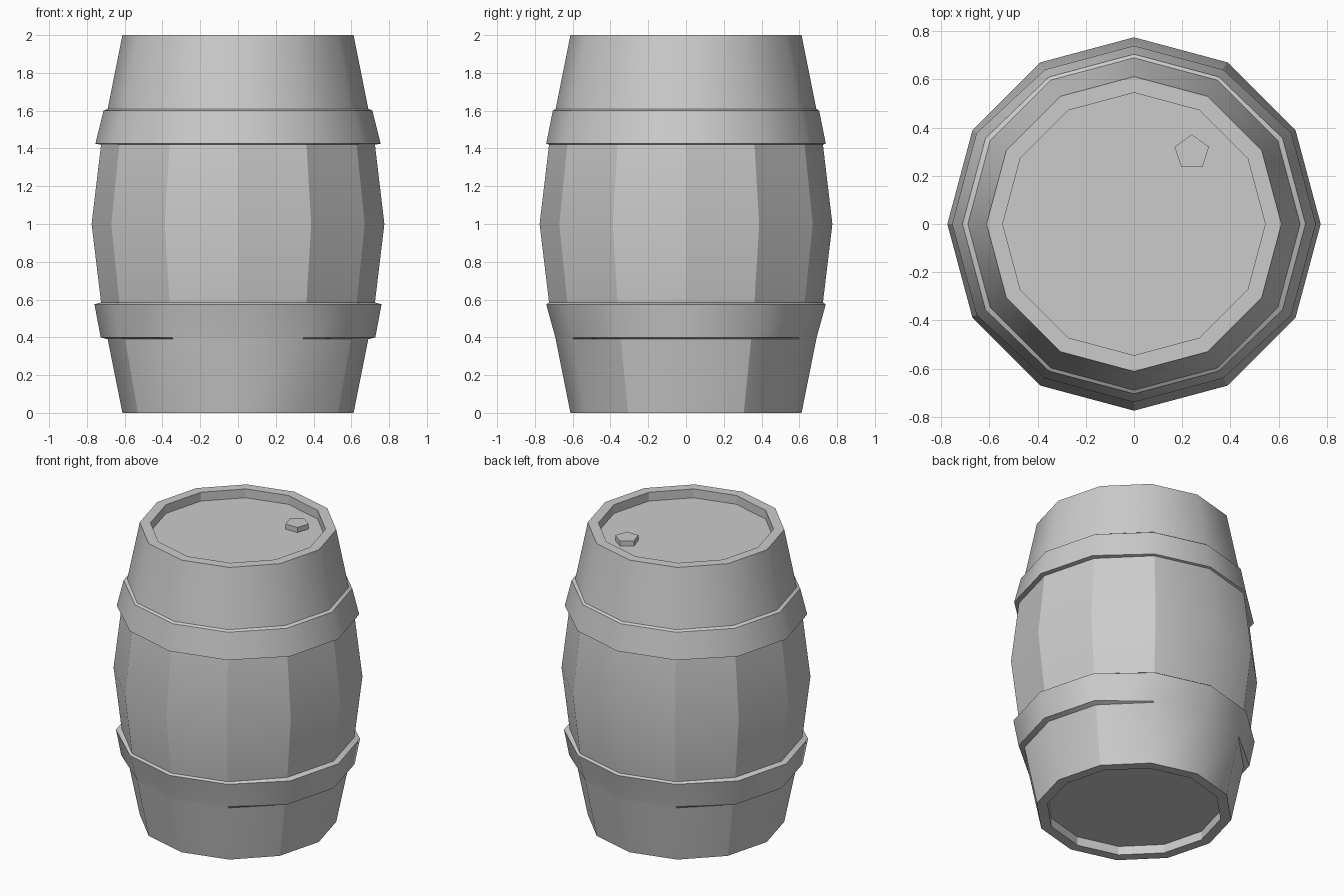
import bpy, bmesh
from math import cos, sin, pi, radians, degrees, atan2

cube = bpy.data.objects.get("Cube")
if cube:
    bpy.data.objects.remove(cube)

grey = bpy.data.materials.new("barrel_grey")
grey.use_nodes = True
colour = (0.6, 0.6, 0.6, 1)
grey.diffuse_color = colour
grey.node_tree.nodes["Principled BSDF"].inputs["Base Color"].default_value = colour

SIDES = 12
# Barrel profile: height, radius across y, radius across x
profile = [
    (0.06, 0.545, 0.545), (0.0, 0.545, 0.545), (0.0, 0.612, 0.612),
    (0.39, 0.69, 0.69), (0.40, 0.692, 0.727), (0.575, 0.74, 0.76),
    (0.585, 0.725, 0.725), (1.0, 0.775, 0.775), (1.42, 0.725, 0.725),
    (1.425, 0.74, 0.755), (1.6, 0.705, 0.712), (1.61, 0.69, 0.69),
    (2.0, 0.612, 0.612), (2.0, 0.545, 0.545), (1.94, 0.545, 0.545),
]


def finish(bm, name):
    bm.normal_update()
    mesh = bpy.data.meshes.new(name)
    bm.to_mesh(mesh)
    bm.free()
    mesh.materials.append(grey)
    obj = bpy.data.objects.new(name, mesh)
    bpy.context.collection.objects.link(obj)
    return obj


# Staves, hoops and recessed lids as one lathed skin
bm = bmesh.new()
rings = []
for z, ry, rx in profile:
    ring = []
    for i in range(SIDES):
        a = 2 * pi * i / SIDES
        r = rx if abs(cos(a)) > 0.8 else ry
        ring.append(bm.verts.new((r * cos(a), r * sin(a), z)))
    rings.append(ring)
for low, high in zip(rings, rings[1:]):
    for i in range(SIDES):
        j = (i + 1) % SIDES
        bm.faces.new((low[i], low[j], high[j], high[i]))
bm.faces.new(rings[0][::-1])
bm.faces.new(rings[-1])
bm.normal_update()

# Soft hoops and ends, crisp stave edges around the middle
for face in bm.faces:
    face.smooth = True
for edge in bm.edges:
    a, b = (v.co for v in edge.verts)
    mid = (a + b) / 2
    angle = round(degrees(atan2(mid.y, mid.x)))
    sharp = edge.calc_face_angle(0) > radians(36)
    if abs(a.z - b.z) > 0.03:
        if 0.58 < mid.z < 1.42:
            sharp = angle != 90
        elif mid.z < 0.39:
            sharp = abs(angle) in (30, 150)
        if mid.xy.length < 0.56:
            sharp = True
    edge.smooth = not sharp
finish(bm, "barrel_body")

# Five-sided bung on the lid
bm = bmesh.new()
base = [bm.verts.new((0.24 + 0.075 * cos(pi / 2 + 2 * pi * i / 5),
                      0.297 + 0.075 * sin(pi / 2 + 2 * pi * i / 5), 1.935))
        for i in range(5)]
face = bm.faces.new(base)
top = bmesh.ops.extrude_face_region(bm, geom=[face])["geom"]
bmesh.ops.translate(bm, vec=(0, 0, 0.04),
                    verts=[g for g in top if isinstance(g, bmesh.types.BMVert)])
bmesh.ops.recalc_face_normals(bm, faces=bm.faces)
finish(bm, "lid_bung")
